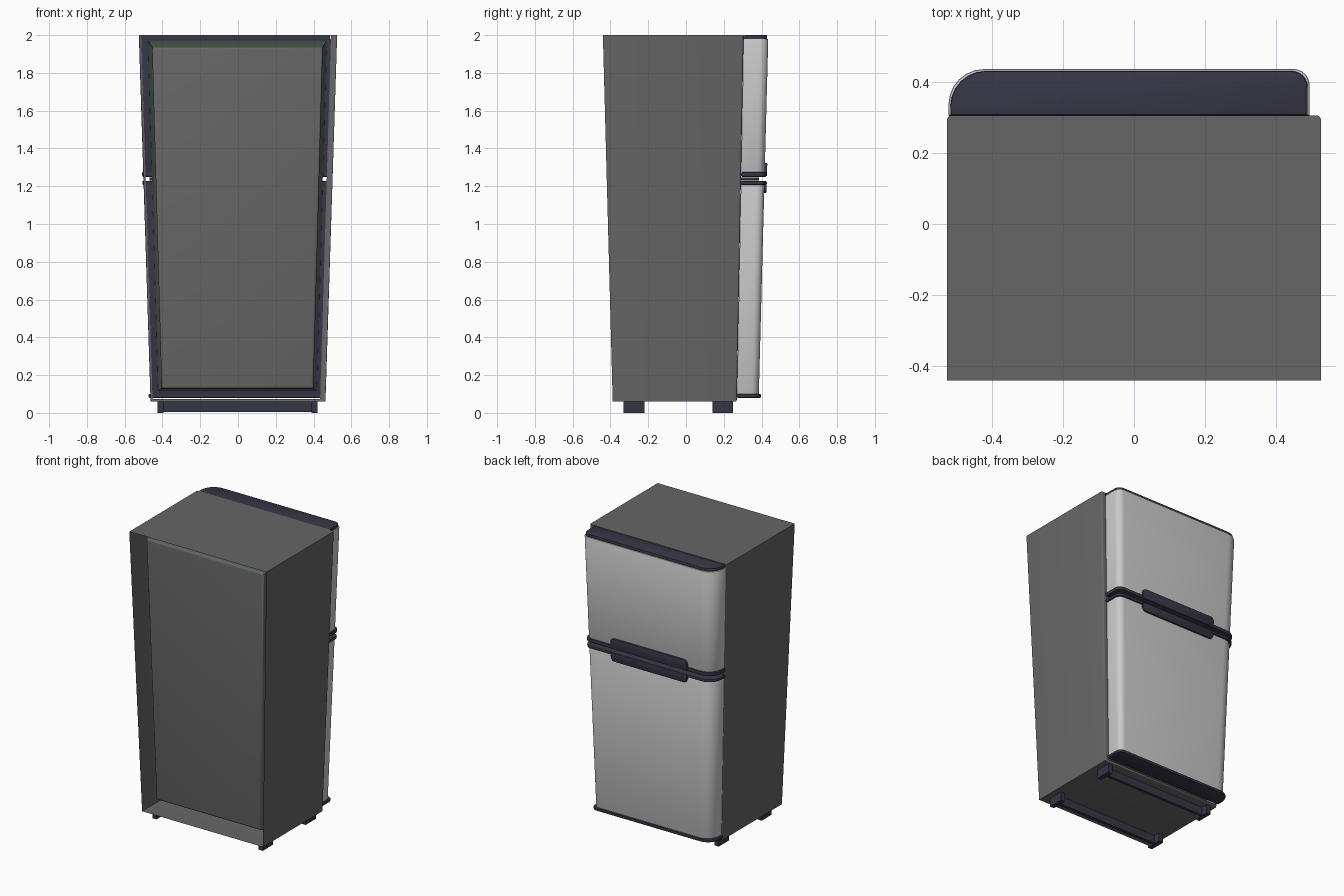
import bpy, bmesh, math

if "Cube" in bpy.data.objects:
    bpy.data.objects.remove(bpy.data.objects["Cube"])


def material(name, rgb):
    m = bpy.data.materials.new(name)
    m.diffuse_color = (*rgb, 1)
    m.use_nodes = True
    m.node_tree.nodes["Principled BSDF"].inputs["Base Color"].default_value = m.diffuse_color
    return m


DARK = material("dark_trim", (0.037, 0.036, 0.06))
BODY = material("body_grey", (0.133, 0.133, 0.133))
DOOR = material("door_grey", (0.62, 0.62, 0.62))
GREEN = material("liner_green", (0.09, 0.14, 0.09))


def finish(name, bm, mats, taper=True):
    # The whole appliance narrows towards its base
    if taper:
        for v in bm.verts:
            s = 0.882 + 0.118 * (v.co.z - 0.06) / 1.94
            v.co.x *= s
            v.co.y *= s
    me = bpy.data.meshes.new(name)
    bm.to_mesh(me)
    bm.free()
    ob = bpy.data.objects.new(name, me)
    bpy.context.collection.objects.link(ob)
    for m in mats:
        me.materials.append(m)
    bpy.ops.object.select_all(action='DESELECT')
    ob.select_set(True)
    bpy.context.view_layer.objects.active = ob
    bpy.ops.object.shade_smooth_by_angle(angle=math.radians(35))
    return ob


def box(x0, x1, y0, y1, z0, z1):
    bm = bmesh.new()
    bmesh.ops.create_cube(bm, size=1)
    for v in bm.verts:
        v.co = (x1 if v.co.x > 0 else x0, y1 if v.co.y > 0 else y0,
                z1 if v.co.z > 0 else z0)
    return bm


def slab(points, a, b, vertical, bevel):
    # Extrude an outline along z (vertical) or along y; soften the cap rims
    bm = bmesh.new()
    place = (lambda p: (p[0], p[1], a)) if vertical else (lambda p: (p[0], a, p[1]))
    face = bm.faces.new([bm.verts.new(place(p)) for p in points])
    ext = bmesh.ops.extrude_face_region(bm, geom=[face])
    for v in [g for g in ext['geom'] if isinstance(g, bmesh.types.BMVert)]:
        v.co[2 if vertical else 1] += b - a
    bmesh.ops.recalc_face_normals(bm, faces=bm.faces)
    rims = [e for f in bm.faces if len(f.verts) > 4 for e in f.edges]
    bmesh.ops.bevel(bm, geom=rims, offset=bevel, segments=2, profile=0.5,
                    affect='EDGES')
    return bm


def arc(cx, cy, r, a0, a1, n=6):
    return [(cx + r * math.cos(math.radians(a0 + (a1 - a0) * i / n)),
             cy + r * math.sin(math.radians(a0 + (a1 - a0) * i / n)))
            for i in range(n + 1)]


def door_outline(o):
    # Large round on the opening side, tighter round on the hinge side
    x0, x1, y0, y1 = -0.522 - o, 0.494 + o, 0.3055, 0.436 + o
    return ([(x0, y0), (x1, y0)] + arc(x1 - 0.045, y1 - 0.045, 0.045, 0, 90)
            + arc(x0 + 0.1, y1 - 0.1, 0.1, 90, 180))


# Outer cabinet: sheet shell, open at the rear (-y), lip on the hinge side
bm = box(-0.525, 0.525, -0.44, 0.305, 0.06, 2.0)
bmesh.ops.delete(bm, geom=[f for f in bm.faces if f.normal.y < -0.9], context='FACES')
edges = [e for e in bm.edges if all(v.co.y > 0 for v in e.verts) and
         min(v.co.z for v in e.verts) < 1]
bmesh.ops.bevel(bm, geom=edges, offset=0.011, segments=3, profile=0.5, affect='EDGES')
bm.normal_update()
front = max((f for f in bm.faces if f.normal.y > 0.9), key=lambda f: f.calc_area())
bmesh.ops.inset_region(bm, faces=[front], thickness=0.002)
for v in front.verts:
    if v.co.x > 0:
        v.co.x -= 0.02
bmesh.ops.delete(bm, geom=[front], context='FACES_ONLY')
finish("cabinet_shell", bm, [BODY])

# Inner liner: drafted tray, seen through the open rear, green around the freezer
bm = box(-0.456, 0.45, -0.36, 0.298, 0.13, 1.935)
for v in bm.verts:
    if v.co.y > 0:
        v.co.x *= 1.045
        v.co.z += 0.035 if v.co.z > 1 else -0.015
bmesh.ops.delete(bm, geom=[f for f in bm.faces if f.normal.y > 0.9], context='FACES')
rim = [e for e in bm.edges if all(v.co.y < 0 for v in e.verts)]
bmesh.ops.bevel(bm, geom=rim, offset=0.012, segments=3, profile=0.5, affect='EDGES')
bm.normal_update()
sides = [f for f in bm.faces if f.normal.y > -0.3]
cut = sides + list({e for f in sides for e in f.edges}) + list({v for f in sides for v in f.verts})
bmesh.ops.bisect_plane(bm, geom=cut, plane_co=(0, 0, 1.26), plane_no=(0, 0, 1))
bm.normal_update()
for f in bm.faces:
    if f.normal.y > -0.3 and f.calc_center_median().z > 1.26:
        f.material_index = 1
finish("inner_liner", bm, [BODY, GREEN])

# Doors, with a dark back face
for name, z0, z1 in (("freezer_door", 1.27, 1.98), ("fridge_door", 0.095, 1.212)):
    bm = slab(door_outline(0), z0, z1, True, 0.006)
    for f in bm.faces:
        if f.normal.y < -0.6:
            f.material_index = 1
    finish(name, bm, [DOOR, DARK])

# Trim strips capping each door
for name, z0, z1, o in (("freezer_top_trim", 1.97, 2.0, -0.006),
                        ("freezer_bottom_trim", 1.25, 1.275, 0.01),
                        ("fridge_top_trim", 1.207, 1.228, 0.01),
                        ("fridge_bottom_trim", 0.08, 0.1, 0.014)):
    finish(name, slab(door_outline(o), z0, z1, True, 0.006), [DARK])

# Recessed spacer between the doors
finish("door_gap_spacer", slab(door_outline(-0.03), 1.231, 1.246, True, 0.003), [DARK])

# Handle plates mirrored above and below the gap
for name, z, s in (("freezer_handle", 1.252, 1), ("fridge_handle", 1.226, -1)):
    h, r, x0, x1 = 0.072 if s > 0 else 0.062, 0.03, -0.32, 0.295
    pts = ([(x0, 0), (x1, 0)] + arc(x1 - r, h - r, r, 0, 90)
           + arc(x0 + r, h - r, r, 90, 180))
    finish(name, slab([(x, z + s * d) for x, d in pts], 0.425, 0.449, False, 0.006), [DARK])

# Foot rails: a thin web with a foot at each end
for side, y in (("rear", -0.275), ("door_side", 0.195)):
    finish(side + "_foot_rail", box(-0.42, 0.415, y - 0.01, y + 0.01, 0.004, 0.0595),
           [DARK], taper=False)
    for end, x in (("left", -0.41), ("right", 0.405)):
        finish(f"{side}_{end}_foot", box(x - 0.016, x + 0.016, y - 0.055, y + 0.055, 0, 0.0595),
               [DARK], taper=False)
